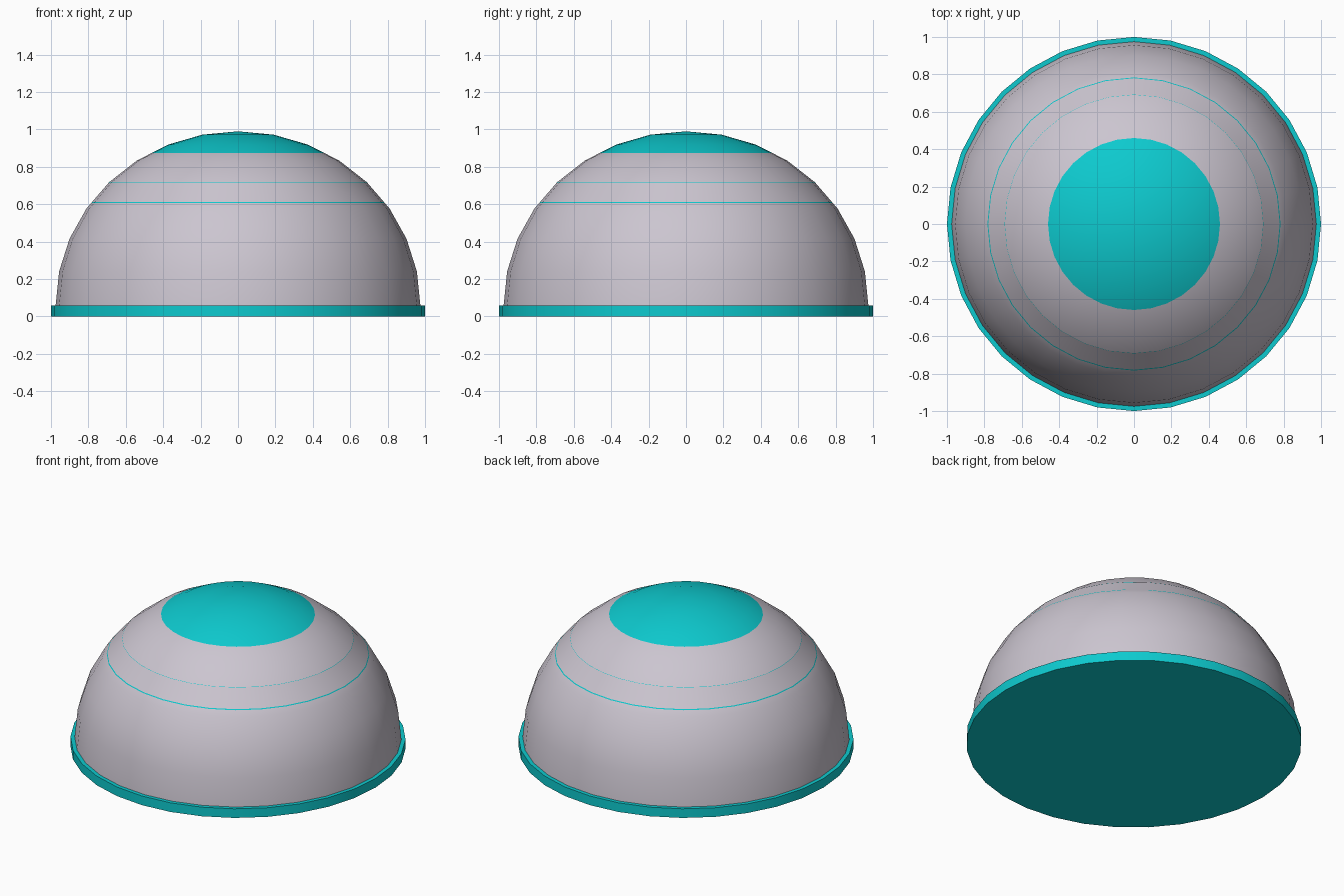
import bpy, bmesh
from mathutils import Matrix

if "Cube" in bpy.data.objects:
    bpy.data.objects.remove(bpy.data.objects["Cube"])


def material(name, rgb):
    m = bpy.data.materials.new(name)
    m.diffuse_color = (*rgb, 1)
    m.use_nodes = True
    m.node_tree.nodes["Principled BSDF"].inputs["Base Color"].default_value = m.diffuse_color
    return m


teal = material("teal", (0.004, 0.59, 0.62))
grey = material("pale_grey", (0.60, 0.56, 0.63))

RIM_H = 0.06

# Base rim: a shallow 32-sided disc
bpy.ops.mesh.primitive_cylinder_add(vertices=32, radius=1, depth=RIM_H,
                                    location=(0, 0, RIM_H / 2))
rim = bpy.context.object
rim.name = "base_rim"
rim.data.materials.append(teal)
bpy.ops.object.shade_smooth_by_angle()

# Dome: upper half of a slightly flattened sphere, cut at the colour borders
CAP_Z = 0.875
SEAMS = [(0.608, 0.613), (0.7145, 0.716)]
bm = bmesh.new()
bmesh.ops.create_uvsphere(bm, u_segments=32, v_segments=16, radius=1)
bm.transform(Matrix.Translation((0, 0, RIM_H)) @ Matrix.Diagonal((0.975, 0.975, 0.93, 1)))


def cut(z, clear=False):
    bmesh.ops.bisect_plane(bm, geom=bm.verts[:] + bm.edges[:] + bm.faces[:], dist=1e-5,
                           plane_co=(0, 0, z), plane_no=(0, 0, 1), clear_inner=clear)


cut(RIM_H, clear=True)
for z in [CAP_Z] + [z for seam in SEAMS for z in seam]:
    cut(z)

# Teal cap and thin seam lines, grey elsewhere
for f in bm.faces:
    z = f.calc_center_median().z
    f.material_index = int(z > CAP_Z or any(a < z < b for a, b in SEAMS))
    f.smooth = True

mesh = bpy.data.meshes.new("dome")
bm.to_mesh(mesh)
bm.free()
mesh.materials.append(grey)
mesh.materials.append(teal)
dome = bpy.data.objects.new("dome", mesh)
bpy.context.collection.objects.link(dome)
